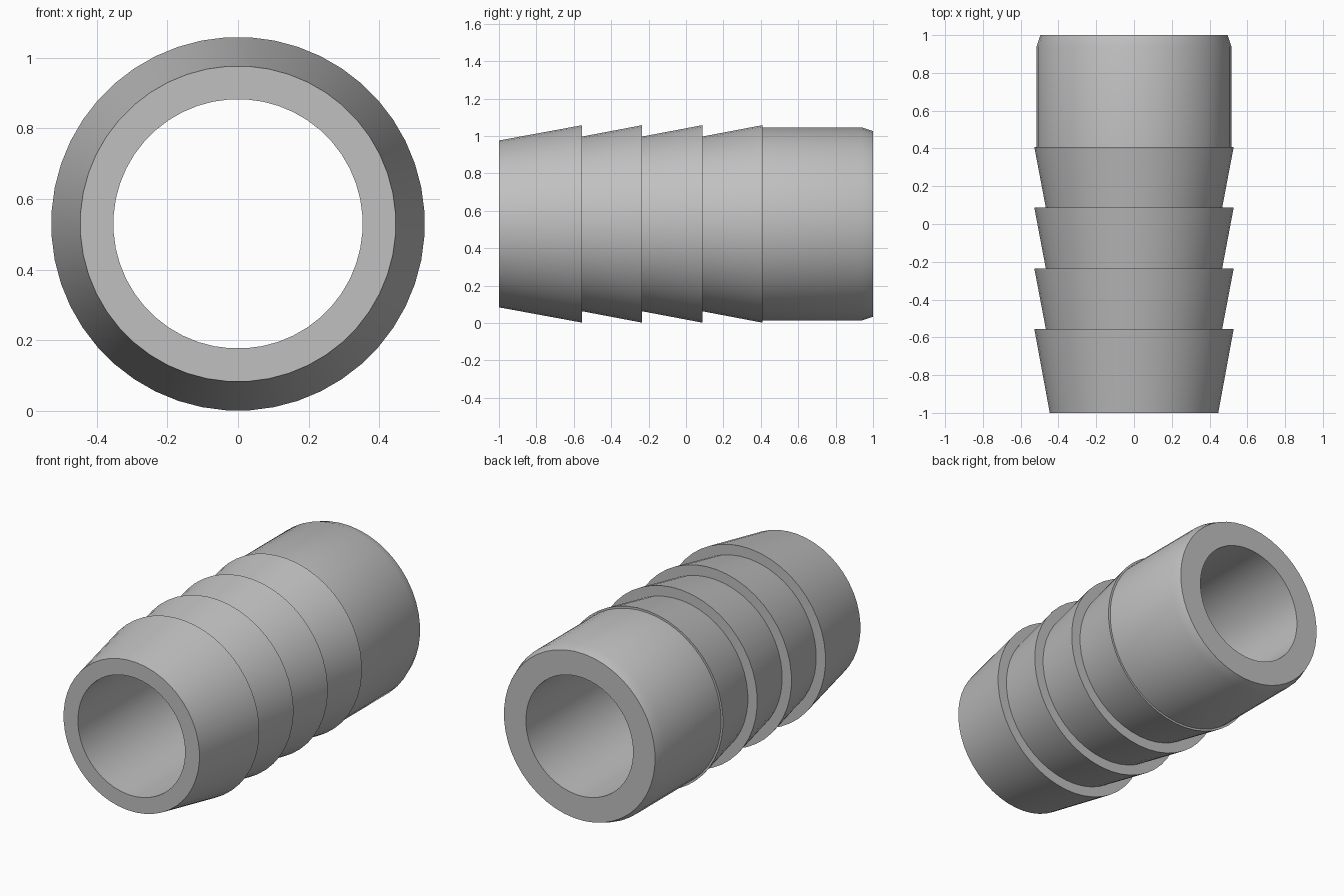
import bpy, bmesh, math
from mathutils import Matrix, Vector

cube = bpy.data.objects.get("Cube")
if cube:
    bpy.data.objects.remove(cube, do_unlink=True)

SIDES = 48
AXIS_Z = 0.53
BORE = 0.353
BARB_TIP, BARB_ROOT = 0.529, 0.468
BODY = 0.517

# Plain grey plastic
grey = bpy.data.materials.new("plain grey")
grey.use_nodes = True
colour = (0.53, 0.53, 0.53, 1)
grey.diffuse_color = colour
grey.node_tree.nodes["Principled BSDF"].inputs["Base Color"].default_value = colour

# Closed wall profile as (y, radius): bore, tapered nose, barbs, plain end
profile = [(-1, BORE), (-1, 0.447)]
for y in (-0.555, -0.235, 0.087):
    profile += [(y, BARB_TIP), (y, BARB_ROOT)]
profile += [(0.408, BARB_TIP), (0.408, BODY), (0.94, BODY), (1, 0.497), (1, BORE)]

# Revolve the profile around the y axis
bm = bmesh.new()
rings = []
for i in range(SIDES):
    turn = Matrix.Rotation(2 * math.pi * (i + 0.5) / SIDES, 4, 'Y')
    rings.append([bm.verts.new(turn @ Vector((r, y, 0))) for y, r in profile])
for i in range(SIDES):
    a, b = rings[i], rings[(i + 1) % SIDES]
    for j in range(len(profile)):
        k = (j + 1) % len(profile)
        bm.faces.new((a[j], a[k], b[k], b[j]))
bmesh.ops.recalc_face_normals(bm, faces=bm.faces)

mesh = bpy.data.meshes.new("barbed_hose_fitting")
bm.to_mesh(mesh)
bm.free()
mesh.materials.append(grey)
fitting = bpy.data.objects.new("barbed_hose_fitting", mesh)
fitting.location.z = AXIS_Z
bpy.context.collection.objects.link(fitting)

# Smooth around the tube, crisp at the barbs and rims
bpy.ops.object.select_all(action='DESELECT')
fitting.select_set(True)
bpy.context.view_layer.objects.active = fitting
bpy.ops.object.shade_smooth_by_angle(angle=math.radians(30))
